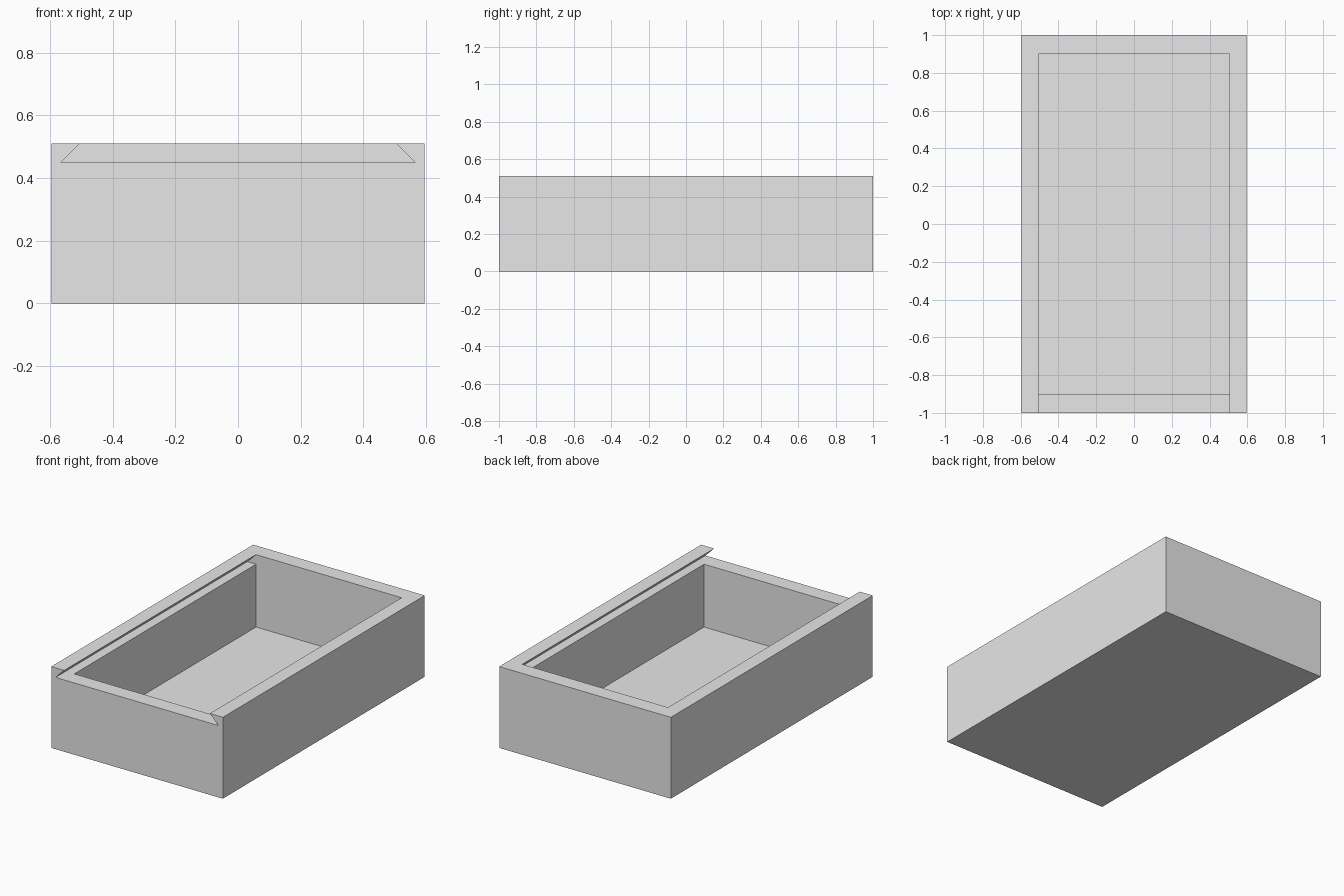
import bpy
import bmesh

cube = bpy.data.objects.get("Cube")
if cube:
    bpy.data.objects.remove(cube, do_unlink=True)

HALF_X, HALF_Y, HEIGHT = 0.595, 1.0, 0.51
IN_X, IN_Y, FLOOR = 0.505, 0.9, 0.056
LEDGE, GROOVE_X = 0.45, 0.565

grey = bpy.data.materials.new("plain grey")
grey.use_nodes = True
grey.diffuse_color = (0.8, 0.8, 0.8, 1)
grey.node_tree.nodes["Principled BSDF"].inputs["Base Color"].default_value = (0.8, 0.8, 0.8, 1)


def prism(name, low, high, y0, y1):
    """Symmetric trapezoid, given as (half width, z) pairs, extruded along y."""
    bm = bmesh.new()
    outline = [(-low[0], low[1]), (low[0], low[1]), (high[0], high[1]), (-high[0], high[1])]
    face = bm.faces.new([bm.verts.new((x, y0, z)) for x, z in outline])
    result = bmesh.ops.extrude_face_region(bm, geom=[face])
    moved = [v for v in result["geom"] if isinstance(v, bmesh.types.BMVert)]
    bmesh.ops.translate(bm, vec=(0, y1 - y0, 0), verts=moved)
    bmesh.ops.recalc_face_normals(bm, faces=bm.faces)
    mesh = bpy.data.meshes.new(name)
    bm.to_mesh(mesh)
    bm.free()
    mesh.materials.append(grey)
    obj = bpy.data.objects.new(name, mesh)
    bpy.context.collection.objects.link(obj)
    return obj


def cut(target, cutter):
    """Subtract the cutter from the target, then discard the cutter."""
    mod = target.modifiers.new("cut", 'BOOLEAN')
    mod.operation = 'DIFFERENCE'
    mod.solver = 'EXACT'
    mod.object = cutter
    bpy.context.view_layer.objects.active = target
    bpy.ops.object.modifier_apply(modifier=mod.name)
    bpy.data.objects.remove(cutter, do_unlink=True)


# Solid block for the tray
box = prism("open_box", (HALF_X, 0), (HALF_X, HEIGHT), -HALF_Y, HALF_Y)

# Dovetail lid groove, open at the front; its 45 degree sides run past the rim
slope = (GROOVE_X - IN_X) / (HEIGHT - LEDGE)
over = 0.1
cut(box, prism("groove_cutter", (GROOVE_X, LEDGE),
               (IN_X - slope * over, HEIGHT + over), -HALF_Y - over, IN_Y))

# Storage cavity below the groove
cut(box, prism("cavity_cutter", (IN_X, FLOOR), (IN_X, LEDGE + 0.03), -IN_Y, IN_Y))
